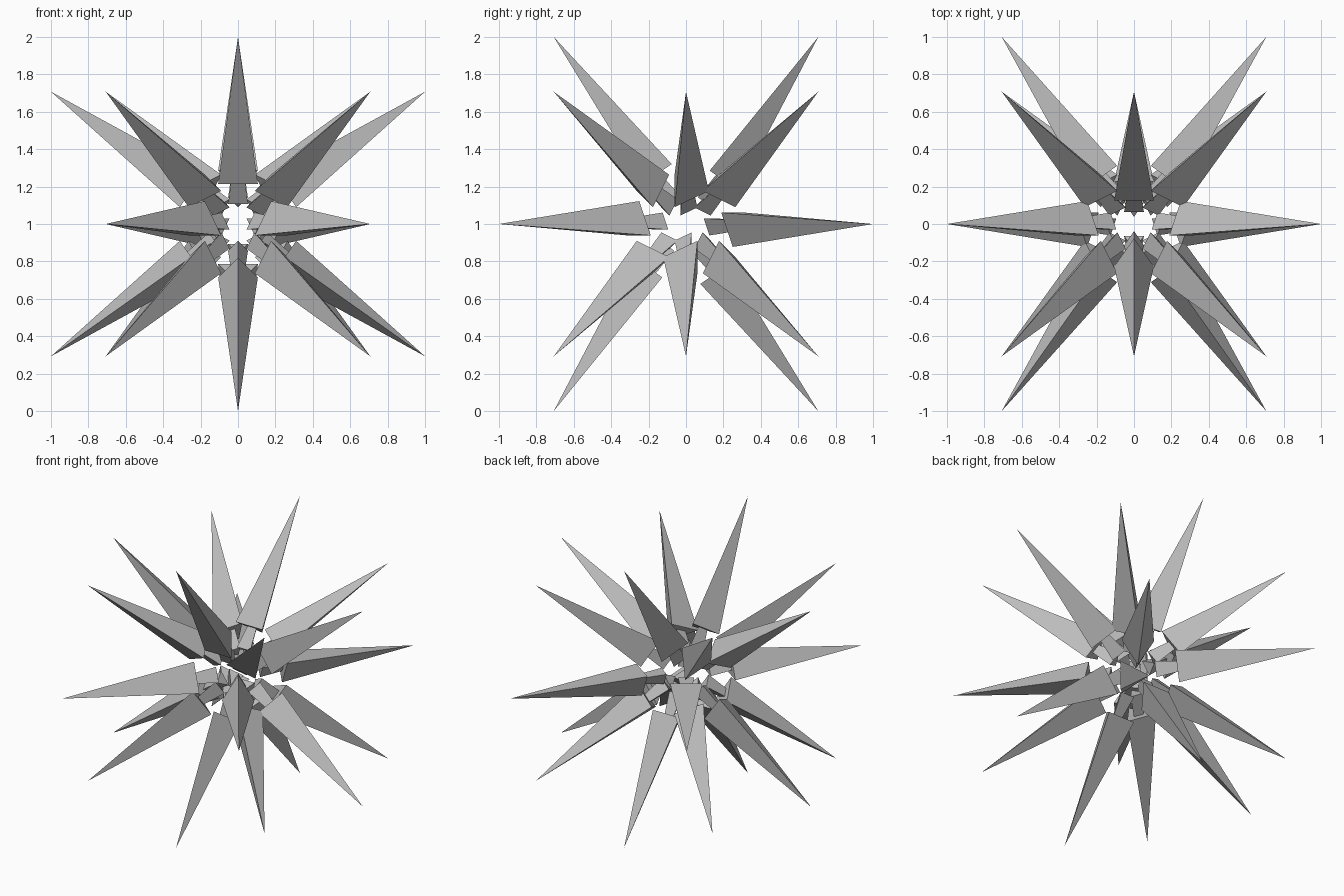
import bpy
from math import sin, cos, tau, sqrt
from itertools import product
from mathutils import Matrix, Vector

old = bpy.data.objects.get("Cube")
if old:
    bpy.data.objects.remove(old, do_unlink=True)

REACH = sqrt(1.5)      # distance from the centre to every tip
CENTRE = Vector((0, 0, 1))

# Single flat grey
grey = bpy.data.materials.new("plain_grey")
grey.use_nodes = True
colour = (0.5, 0.5, 0.5, 1)
grey.diffuse_color = colour
grey.node_tree.nodes["Principled BSDF"].inputs["Base Color"].default_value = colour


def spike_mesh(name, size):
    """Three-sided spike along +Z, one base corner toward +Y."""
    radius, start = 0.1 * size, 0.25 * size
    verts = [(radius * sin(-i * tau / 3), radius * cos(i * tau / 3), start) for i in range(3)]
    verts.append((0, 0, size))
    faces = [(2, 1, 0)] + [(i, (i + 1) % 3, 3) for i in range(3)]
    mesh = bpy.data.meshes.new(name)
    mesh.from_pydata(verts, [], faces)
    mesh.materials.append(grey)
    return mesh


def directions():
    """Eight cube corners plus three crossed rectangles."""
    for corner in product((-1, 1), repeat=3):
        yield Vector(corner).normalized()
    for a, b in product((-1, 1), repeat=2):
        pair = (0, a, b * sqrt(2))
        for turn in range(3):
            yield Vector(pair[turn:] + pair[:turn]).normalized()


outer = spike_mesh("outer_spike", REACH)
inner = spike_mesh("inner_spike", REACH / 2)

# Outer spikes, each with a half-size spike tucked into its base
for n, out in enumerate(directions(), 1):
    up = out.cross(Vector((1, 0, 0))).normalized()
    side = up.cross(out)
    frame = Matrix((side, up, out)).transposed().to_4x4()
    for mesh in (outer, inner):
        obj = bpy.data.objects.new(f"{mesh.name}_{n}", mesh)
        obj.matrix_world = Matrix.Translation(CENTRE) @ frame
        bpy.context.collection.objects.link(obj)
